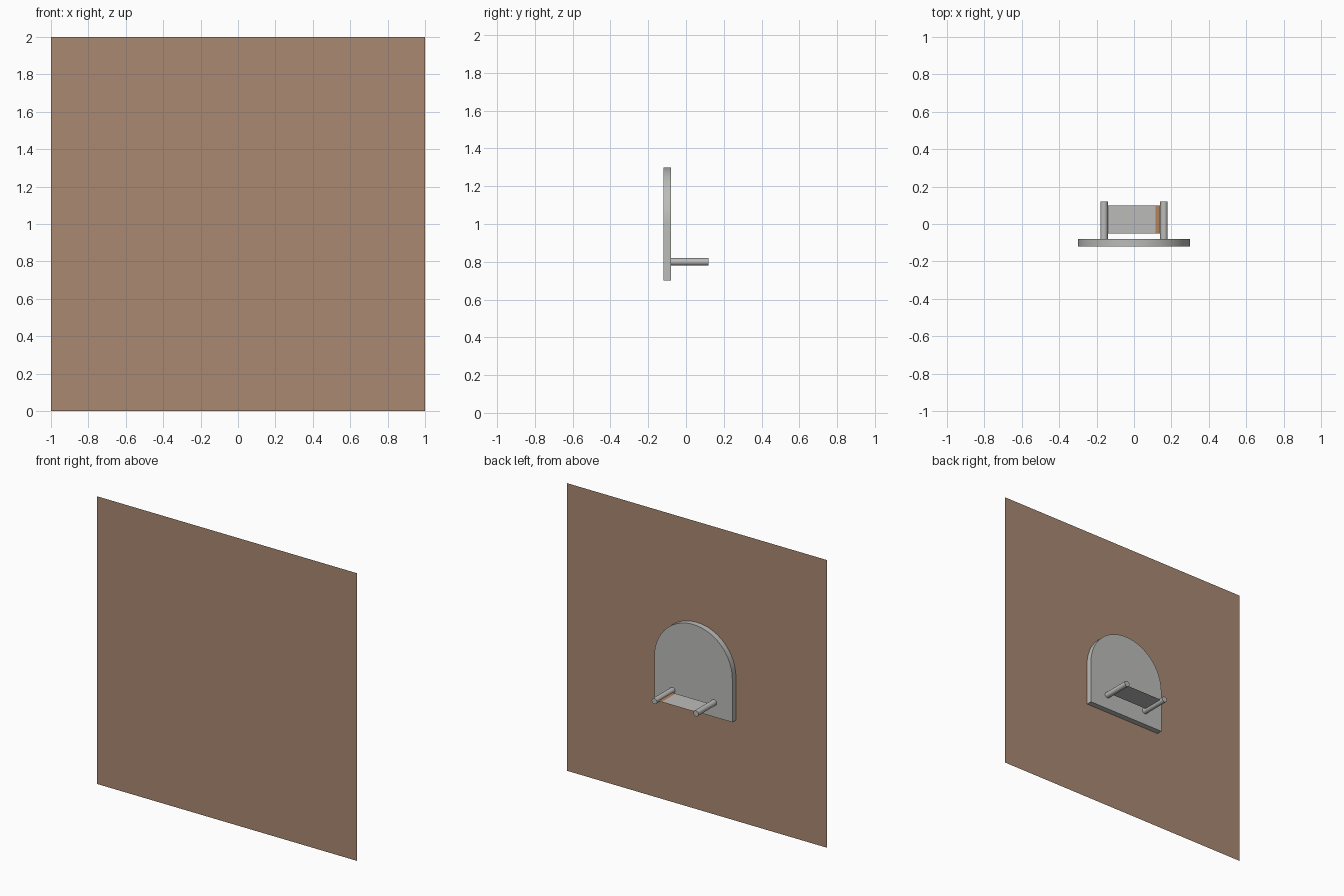
import bpy, bmesh, math

if "Cube" in bpy.data.objects:
    bpy.data.objects.remove(bpy.data.objects["Cube"])


def material(name, rgb):
    m = bpy.data.materials.new(name)
    m.diffuse_color = (*rgb, 1)
    m.use_nodes = True
    m.node_tree.nodes["Principled BSDF"].inputs["Base Color"].default_value = m.diffuse_color
    return m


wood = material("brown wall", (0.40, 0.25, 0.17))
grey = material("grey metal", (0.50, 0.50, 0.49))
tan = material("tan edge", (0.46, 0.22, 0.11))


def finish(name, bm, mats, smooth=False):
    mesh = bpy.data.meshes.new(name)
    bm.to_mesh(mesh)
    bm.free()
    obj = bpy.data.objects.new(name, mesh)
    bpy.context.collection.objects.link(obj)
    for m in mats:
        mesh.materials.append(m)
    if smooth:
        bpy.ops.object.select_all(action='DESELECT')
        obj.select_set(True)
        bpy.context.view_layer.objects.active = obj
        bpy.ops.object.shade_smooth_by_angle(angle=math.radians(35))
    return obj


def face(bm, points):
    return bm.faces.new([bm.verts.new(p) for p in points])


# Wall: a single flat sheet
bm = bmesh.new()
face(bm, [(-1, -0.12, 0), (1, -0.12, 0), (1, -0.12, 2), (-1, -0.12, 2)])
finish("wall", bm, [wood])

# Arched backplate: square bottom, semicircular top
SEG = 32
front = -0.1195
outline = [(-0.3, 0.7), (0.3, 0.7)]
outline += [(0.3 * math.cos(math.pi * i / SEG), 1 + 0.3 * math.sin(math.pi * i / SEG))
            for i in range(SEG + 1)]
bm = bmesh.new()
f = face(bm, [(x, front, z) for x, z in outline])
res = bmesh.ops.extrude_face_region(bm, geom=[f], use_keep_orig=True)
bmesh.ops.translate(bm, vec=(0, -0.08 - front, 0),
                    verts=[v for v in res["geom"] if isinstance(v, bmesh.types.BMVert)])
bmesh.ops.recalc_face_normals(bm, faces=bm.faces)
finish("arched_backplate", bm, [grey], True)

# Two round pegs standing out of the backplate
for side, x in (("left", -0.16), ("right", 0.16)):
    bpy.ops.mesh.primitive_cylinder_add(vertices=32, radius=0.02, depth=0.2,
                                        location=(x, 0.02, 0.8),
                                        rotation=(math.pi / 2, 0, 0))
    peg = bpy.context.object
    peg.name = side + "_peg"
    peg.data.materials.append(grey)
    bpy.ops.object.shade_smooth_by_angle(angle=math.radians(35))

# Thin shelf sheet between the pegs, tan along its right and back edges
bm = bmesh.new()
xs, ys = (-0.15, 0.115, 0.15), (-0.05, 0.095, 0.10)
for i in range(2):
    for j in range(2):
        f = face(bm, [(xs[i], ys[j], 0.8), (xs[i + 1], ys[j], 0.8),
                      (xs[i + 1], ys[j + 1], 0.8), (xs[i], ys[j + 1], 0.8)])
        f.material_index = 1 if i or j else 0
bmesh.ops.remove_doubles(bm, verts=bm.verts, dist=1e-5)
finish("shelf_sheet", bm, [grey, tan])

# Grey underside of the sheet
bm = bmesh.new()
face(bm, [(-0.15, -0.05, 0.798), (-0.15, 0.10, 0.798), (0.15, 0.10, 0.798), (0.15, -0.05, 0.798)])
finish("shelf_underside", bm, [grey])
